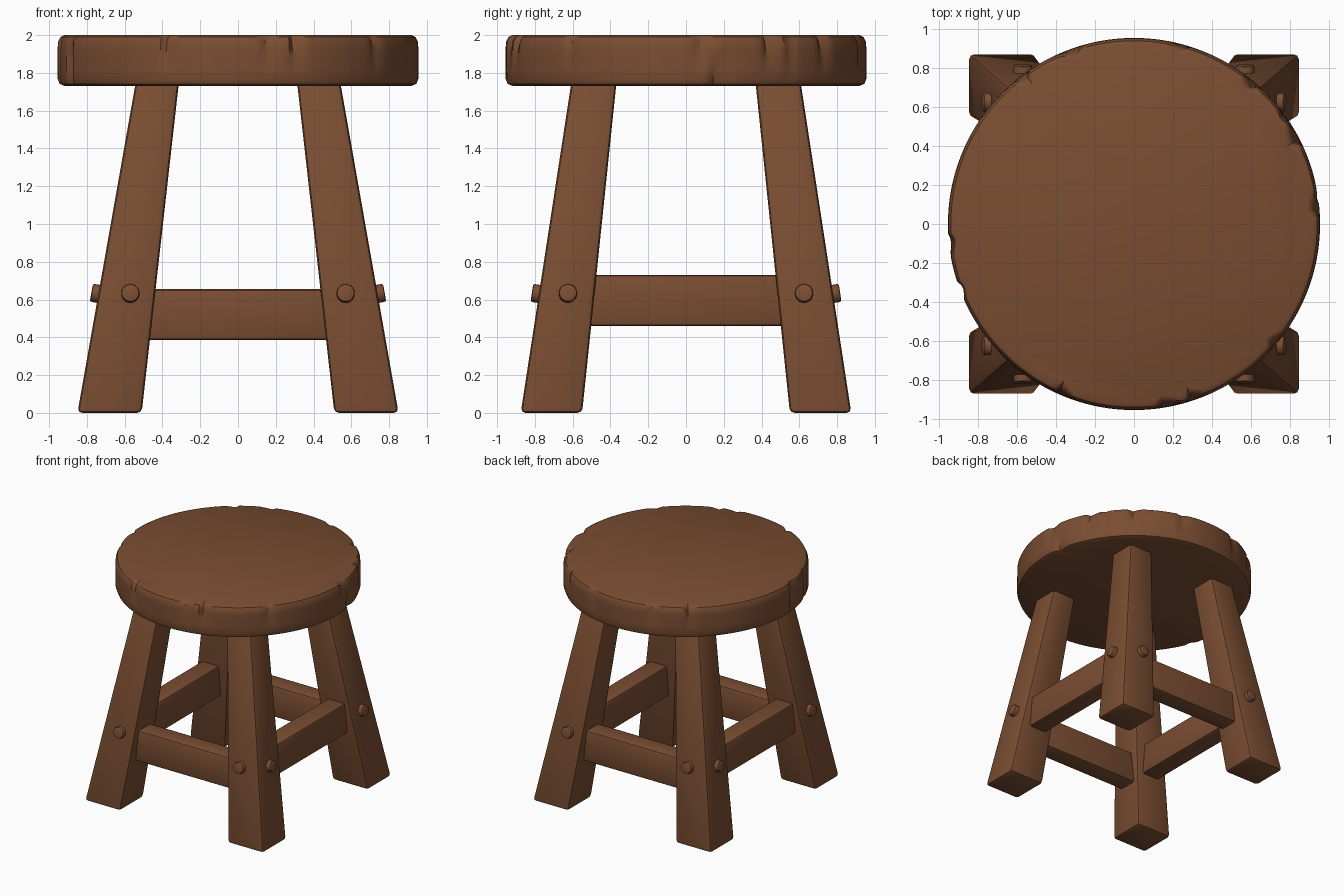
import bpy, bmesh, math
from mathutils import Vector

if "Cube" in bpy.data.objects:
    bpy.data.objects.remove(bpy.data.objects["Cube"], do_unlink=True)

# Single dark brown wood
wood = bpy.data.materials.new("brown_wood")
wood.use_nodes = True
colour = (0.195, 0.075, 0.032, 1)
wood.diffuse_color = colour
bsdf = wood.node_tree.nodes["Principled BSDF"]
bsdf.inputs["Base Color"].default_value = colour
bsdf.inputs["Roughness"].default_value = 0.8


def finish(bm, name, bevel=0, angle=30):
    """Turn a bmesh into a wooden object with softened edges."""
    bmesh.ops.recalc_face_normals(bm, faces=bm.faces)
    mesh = bpy.data.meshes.new(name)
    bm.to_mesh(mesh)
    bm.free()
    mesh.materials.append(wood)
    obj = bpy.data.objects.new(name, mesh)
    bpy.context.collection.objects.link(obj)
    bpy.ops.object.select_all(action="DESELECT")
    obj.select_set(True)
    bpy.context.view_layer.objects.active = obj
    if bevel:
        mod = obj.modifiers.new("soft_edges", "BEVEL")
        mod.width = bevel
        mod.segments = 2
        bpy.ops.object.modifier_apply(modifier=mod.name)
    bpy.ops.object.shade_smooth_by_angle(angle=math.radians(angle))
    return obj


def box(name, centre, size, bevel):
    bm = bmesh.new()
    bmesh.ops.create_cube(bm, size=1)
    bmesh.ops.scale(bm, vec=size, verts=bm.verts)
    bmesh.ops.translate(bm, vec=centre, verts=bm.verts)
    return finish(bm, name, bevel)


# Seat: a turned disc whose rim is worn by small chips
# chip = angle in degrees, half width in degrees, depth, height where it is deepest
CHIPS = [(4, 4, .035, 2), (27, 4, .04, 2), (35, 2, .025, 1.95), (49, 3, .04, 2),
         (74, 3, .025, 2), (108, 4, .03, 2), (126, 3, .03, 2), (185, 3, .04, 1.9),
         (200, 2.5, .045, 1.85), (246, 3, .035, 2), (279, 4, .03, 2),
         (288, 3, .035, 2), (319, 3, .03, 2), (9, 4, .03, 1.74)]


def wear(deg, z):
    depth = 0
    for centre, half, deep, level in CHIPS:
        off = (deg - centre + 180) % 360 - 180
        # steep on one side, gently sloping on the other
        across = 1 - (off / (half * 1.6) if off > 0 else -off / (half * 0.5))
        along = 1 - abs(z - level) / 0.2
        depth = max(depth, deep * max(0, across) * max(0, along))
    return depth


SEGMENTS = 240
PROFILE = [(.915, 1.73), (.945, 1.742), (.955, 1.77), (.955, 1.82), (.955, 1.88),
           (.955, 1.93), (.952, 1.965), (.94, 1.99), (.92, 2.0)]
bm = bmesh.new()
rings = []
for radius, z in PROFILE:
    ring = []
    for i in range(SEGMENTS):
        a = math.tau * i / SEGMENTS
        r = radius - wear(math.degrees(a), z)
        ring.append(bm.verts.new((r * math.cos(a), r * math.sin(a), z)))
    rings.append(ring)
for low, high in zip(rings, rings[1:]):
    for i in range(SEGMENTS):
        j = (i + 1) % SEGMENTS
        bm.faces.new((low[i], low[j], high[j], high[i]))
bm.faces.new(rings[0])
bm.faces.new(rings[-1])
finish(bm, "seat", angle=35)

# Splayed, tapered legs: inner and outer edges at the floor and under the seat
FLOOR, UNDER = 0.0, 1.73
X_IN, X_OUT = (.51, .315), (.85, .545)
Y_IN, Y_OUT = (.55, .37), (.875, .61)


def edge(pair, z):
    return pair[0] + (pair[1] - pair[0]) * z / UNDER


def leg(name, sx, sy):
    bm = bmesh.new()
    bmesh.ops.create_cube(bm, size=2)
    for v in bm.verts:
        z = FLOOR if v.co.z < 0 else UNDER + 0.06
        x = edge(X_OUT if v.co.x > 0 else X_IN, z)
        y = edge(Y_OUT if v.co.y > 0 else Y_IN, z)
        v.co = (sx * x, sy * y, z)
    finish(bm, name, 0.025)


# Round pegs standing slightly proud of the sloping outer faces
def peg(name, position, normal):
    bm = bmesh.new()
    bmesh.ops.create_cone(bm, cap_ends=True, segments=20, radius1=.048,
                          radius2=.048, depth=.1)
    bmesh.ops.rotate(bm, matrix=Vector((0, 0, 1)).rotation_difference(normal).to_matrix(),
                     verts=bm.verts)
    bmesh.ops.translate(bm, vec=Vector(position) - normal * .012, verts=bm.verts)
    finish(bm, name, 0.01)


PEG_Z = 0.63
for sx, side in ((1, "left"), (-1, "right")):
    for sy, end in ((-1, "front"), (1, "back")):
        leg(f"{end}_{side}_leg", sx, sy)
        slope_y = (Y_OUT[0] - Y_OUT[1]) / UNDER
        slope_x = (X_OUT[0] - X_OUT[1]) / UNDER
        peg(f"{end}_{side}_peg", (sx * .57, sy * edge(Y_OUT, PEG_Z), PEG_Z),
            Vector((0, sy, slope_y)).normalized())
        peg(f"{end}_{side}_side_peg", (sx * edge(X_OUT, PEG_Z), sy * .625, PEG_Z),
            Vector((sx, 0, slope_x)).normalized())

# Stretchers joining the legs, the side pair set a little higher
for s, end, side in ((-1, "front", "right"), (1, "back", "left")):
    box(f"{end}_stretcher", (0, s * .64, .52), (1.16, .17, .27), 0.02)
    box(f"{side}_stretcher", (s * .6, 0, .595), (.17, 1.24, .27), 0.02)
